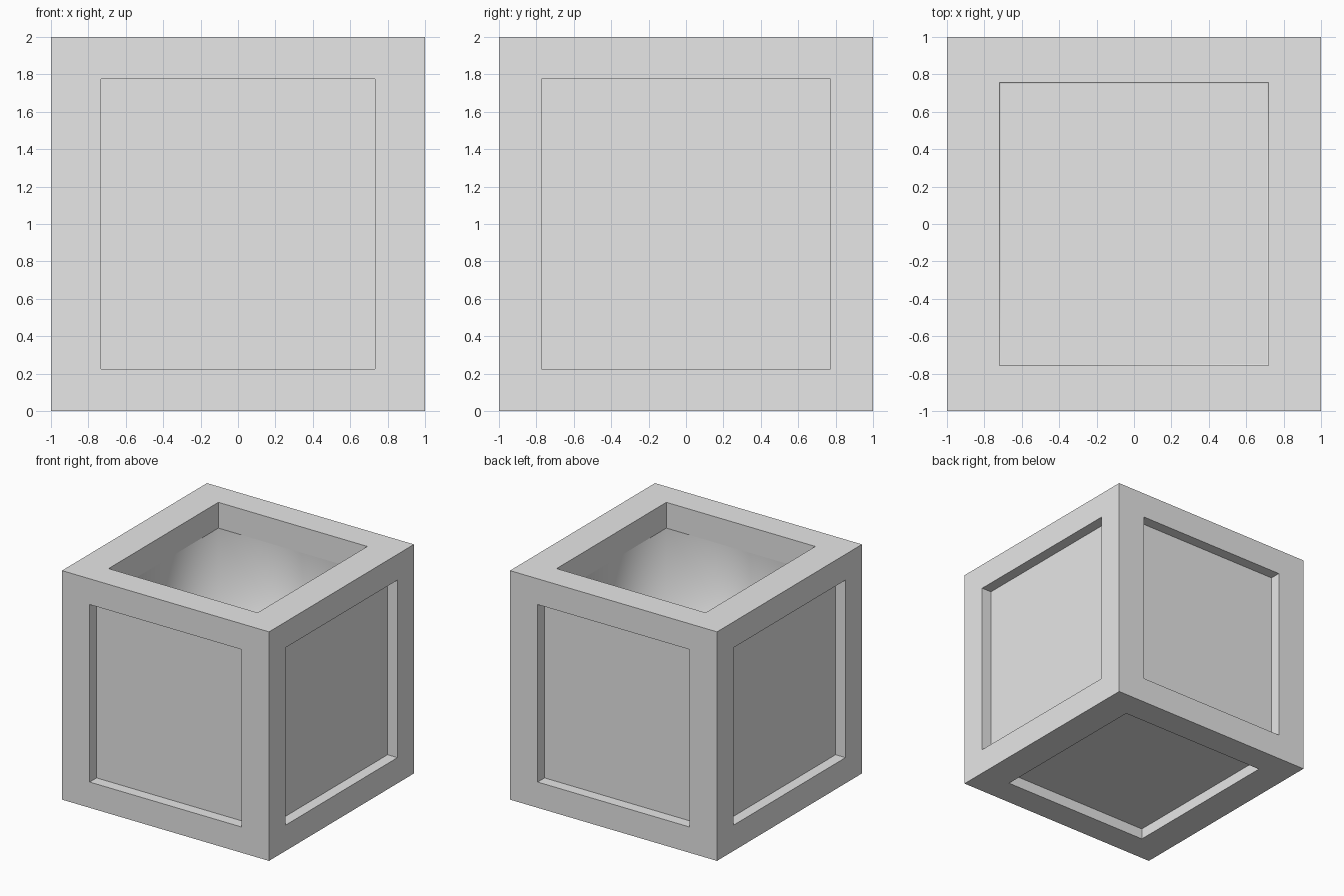
import bpy
import bmesh
from mathutils import Vector

cube = bpy.data.objects.get("Cube")
if cube:
    bpy.data.objects.remove(cube, do_unlink=True)

CENTRE = Vector((0, 0, 1))
DEPTH = 0.095      # depth of the outer panels
RIM = 1.775        # bottom of the rim around the opening
FLOOR = 0.23       # inside floor height


def inset_to(bm, face, half):
    """Inset a face so its corners sit at the given half sizes (None keeps the axis)."""
    bmesh.ops.inset_individual(bm, faces=[face], thickness=0.2)
    for v in face.verts:
        for axis, size in enumerate(half):
            if size is not None:
                side = 1 if v.co[axis] > CENTRE[axis] else -1
                v.co[axis] = CENTRE[axis] + side * size


def push(bm, face, offset):
    """Extrude a face by an offset and return the moved face."""
    new = bmesh.ops.extrude_discrete_faces(bm, faces=[face])["faces"][0]
    bmesh.ops.translate(bm, verts=new.verts, vec=offset)
    return new


# Crate body
bm = bmesh.new()
bmesh.ops.create_cube(bm, size=2)
bmesh.ops.translate(bm, verts=bm.verts, vec=CENTRE)
bm.normal_update()

for face in list(bm.faces):
    n = face.normal.copy()
    if n.z > 0.5:
        # Open top: short rim, then the cavity with softly shaded walls
        inset_to(bm, face, (0.72, 0.757, None))
        rim = push(bm, face, Vector((0, 0, RIM - 2)))
        floor = push(bm, rim, Vector((0, 0, FLOOR - RIM)))
        walls = {f for e in floor.edges for f in e.link_faces}
        ring = bmesh.ops.inset_individual(bm, faces=[floor], thickness=0.01)["faces"]
        for f in walls | set(ring) | {floor}:
            f.smooth = True
    else:
        # Recessed panels on the sides and the underside
        if abs(n.y) > 0.5:
            half = (0.733, None, 0.775)
        elif abs(n.x) > 0.5:
            half = (None, 0.772, 0.775)
        else:
            half = (0.72, 0.757, None)
        inset_to(bm, face, half)
        push(bm, face, -n * DEPTH)

bmesh.ops.recalc_face_normals(bm, faces=bm.faces)
mesh = bpy.data.meshes.new("open_crate")
bm.to_mesh(mesh)
bm.free()

# Plain grey
grey = bpy.data.materials.new("light_grey")
grey.use_nodes = True
grey.diffuse_color = (0.8, 0.8, 0.8, 1)
grey.node_tree.nodes["Principled BSDF"].inputs["Base Color"].default_value = (0.8, 0.8, 0.8, 1)
mesh.materials.append(grey)

crate = bpy.data.objects.new("open_crate", mesh)
bpy.context.collection.objects.link(crate)
